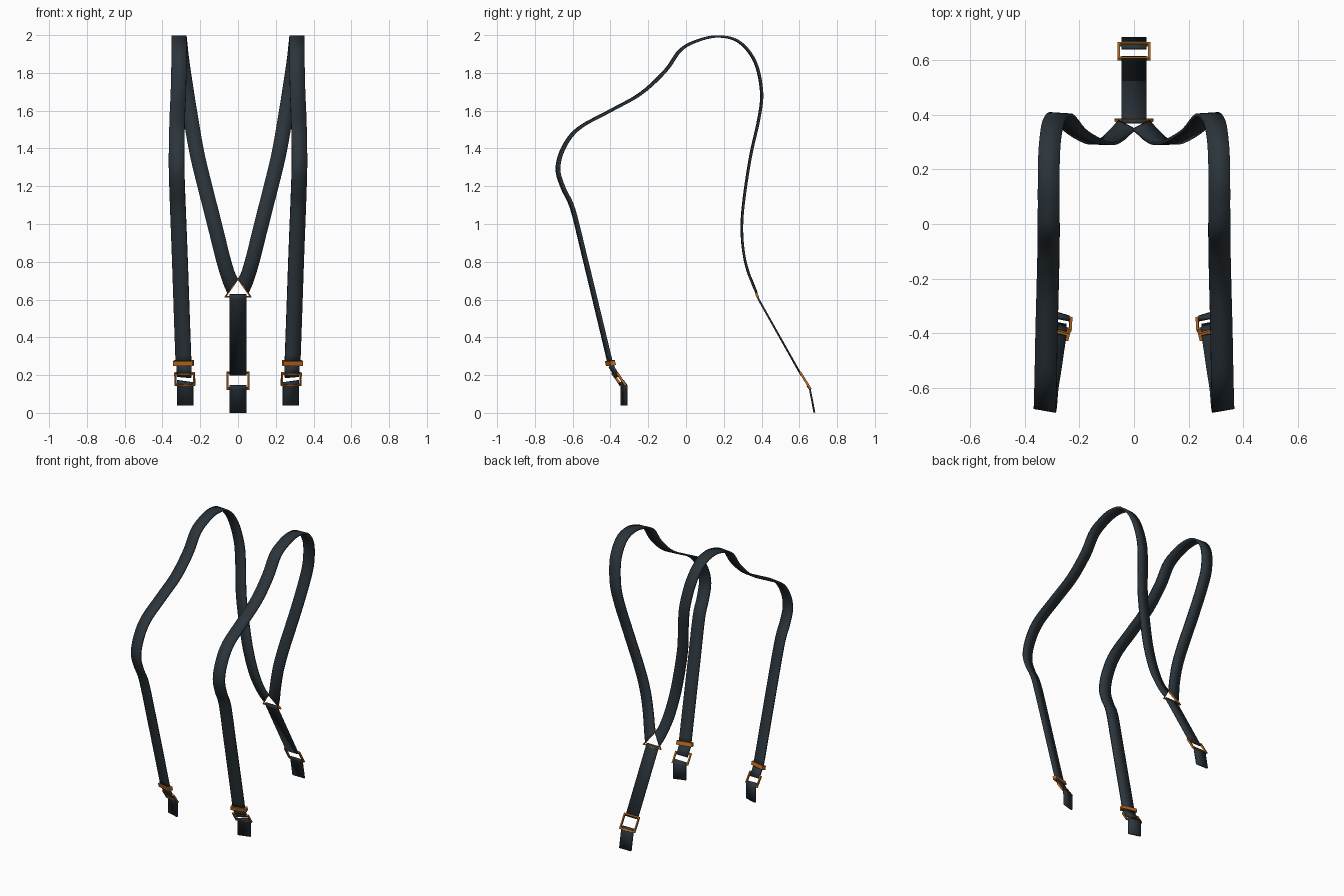
import bpy, bmesh, math
from mathutils import Vector

if "Cube" in bpy.data.objects:
    bpy.data.objects.remove(bpy.data.objects["Cube"], do_unlink=True)


def material(name, color):
    m = bpy.data.materials.new(name)
    m.use_nodes = True
    m.diffuse_color = color
    m.node_tree.nodes["Principled BSDF"].inputs["Base Color"].default_value = color
    return m


WEBBING = material("dark slate webbing", (0.025, 0.036, 0.045, 1))
METAL = material("orange metal", (0.50, 0.15, 0.015, 1))


def finish(name, bm, mat, thick, mirror, smooth=False):
    me = bpy.data.meshes.new(name)
    bm.to_mesh(me)
    bm.free()
    me.materials.append(mat)
    ob = bpy.data.objects.new(name, me)
    bpy.context.collection.objects.link(ob)
    if thick:
        sol = ob.modifiers.new("thickness", 'SOLIDIFY')
        sol.thickness = thick
        sol.offset = 0
    if mirror:
        mir = ob.modifiers.new("mirror", 'MIRROR')
        mir.use_mirror_merge = False
    if smooth:
        bpy.ops.object.select_all(action='DESELECT')
        ob.select_set(True)
        bpy.context.view_layer.objects.active = ob
        bpy.ops.object.shade_smooth_by_angle(angle=math.radians(40))
    return ob


def spline(pts, steps):
    """Catmull-Rom curve through the points."""
    p = [Vector(q) for q in pts]
    p = [2 * p[0] - p[1]] + p + [2 * p[-1] - p[-2]]
    out = []
    for a, b, c, d in zip(p, p[1:], p[2:], p[3:]):
        for i in range(steps):
            t = i / steps
            out.append(0.5 * (2 * b + (c - a) * t + (2 * a - 5 * b + 4 * c - d) * t * t
                              + (3 * b - a - 3 * c + d) * t ** 3))
    return out + [p[-2]]


def ribbon(name, pts, half, yaw=(0, 0), steps=1, end=None, thick=0.012, mirror=True):
    """Flat strap along a path; yaw turns its width, end sets the last half-width."""
    path = spline(pts, steps)
    last = len(path) - 1
    bm = bmesh.new()
    rows = []
    for i, p in enumerate(path):
        f = i / last
        t = (path[min(i + 1, last)] - path[max(i - 1, 0)]).normalized()
        side = Vector((1, yaw[0] + (yaw[1] - yaw[0]) * f, 0))
        w = (side - t * side.dot(t)).normalized() * (half[0] + (half[1] - half[0]) * f)
        if end:
            w = w.lerp(Vector(end), max(0, 1 - (last - i) / steps / 2))
        rows.append((bm.verts.new(p - w), bm.verts.new(p + w)))
    for a, b in zip(rows, rows[1:]):
        bm.faces.new((a[0], a[1], b[1], b[0]))
    return finish(name, bm, WEBBING, thick, mirror, smooth=True)


def ring(name, corners, bar, mirror):
    """Flat wire frame with the given corners."""
    bm = bmesh.new()
    f = bm.faces.new([bm.verts.new(c) for c in corners])
    bm.normal_update()
    bmesh.ops.inset_region(bm, faces=[f], thickness=bar, use_boundary=True)
    bmesh.ops.delete(bm, geom=[f], context='FACES')
    return finish(name, bm, METAL, 0.012, mirror)


def rectangle(top, bottom, half, yaw):
    t, b, w = Vector(top), Vector(bottom), Vector((half, half * yaw, 0))
    return [t - w, t + w, b + w, b - w]


# Shoulder straps: front waist, over the shoulder, down to the back joint
shoulder = [
    (.288, -.398, .25), (.298, -.465, .53), (.308, -.535, .82), (.318, -.60, 1.08),
    (.322, -.65, 1.19), (.325, -.678, 1.29), (.325, -.65, 1.40), (.323, -.57, 1.505),
    (.320, -.40, 1.60), (.316, -.24, 1.69), (.313, -.11, 1.81), (.312, -.03, 1.92),
    (.312, .06, 1.97), (.312, .17, 1.993), (.309, .28, 1.965), (.297, .365, 1.86),
    (.273, .40, 1.70), (.250, .386, 1.56), (.212, .34, 1.35), (.150, .303, 1.10),
    (.112, .296, .95), (.080, .310, .82), (.050, .338, .72), (.0275, .36, .67)]
ribbon("shoulder_strap", shoulder, (.042, .038), (.22, 0), 5, (.0275, .015, -.038))

# Front ends: adjuster bar, short strap, ring and hanging tab
YAW = .25
bm = bmesh.new()
bmesh.ops.create_cube(bm, size=1)
axis = Vector((1, YAW, 0)).normalized()
up = Vector((0, -.25, 1)).normalized()
up = (up - axis * up.dot(axis)).normalized()
out = up.cross(axis)
for v in bm.verts:
    v.co = (Vector((.289, -.40, .263)) + axis * v.co.x * .108
            + up * v.co.y * .026 + out * v.co.z * .028)
bmesh.ops.recalc_face_normals(bm, faces=bm.faces)
finish("front_adjuster", bm, METAL, 0, True)

ribbon("front_lower_strap", [(.286, -.398, .25), (.285, -.363, .19)],
       (.040, .038), (YAW, YAW))
ring("front_ring", rectangle((.283, -.378, .212), (.280, -.332, .145), .054, YAW),
     .013, True)
ribbon("front_tab", [(.280, -.343, .165), (.280, -.329, .145), (.279, -.328, .04)],
       (.044, .044), (.3, .3))

# Back joint: triangular ring that the straps meet on
ring("back_triangle", [(0, .342, .715), (-.072, .381, .612), (.072, .381, .612)],
     .011, False)

# Back strap, ring and hanging tab
ribbon("back_strap", [(0, .372, .628), (0, .385, .60), (0, .61, .20)],
       (.046, .046), thick=.010, mirror=False)
ring("back_ring", rectangle((0, .603, .217), (0, .660, .125), .060, 0), .013, False)
ribbon("back_tab", [(0, .642, .145), (0, .656, .125), (0, .680, .001)],
       (.046, .046), thick=.010, mirror=False)
